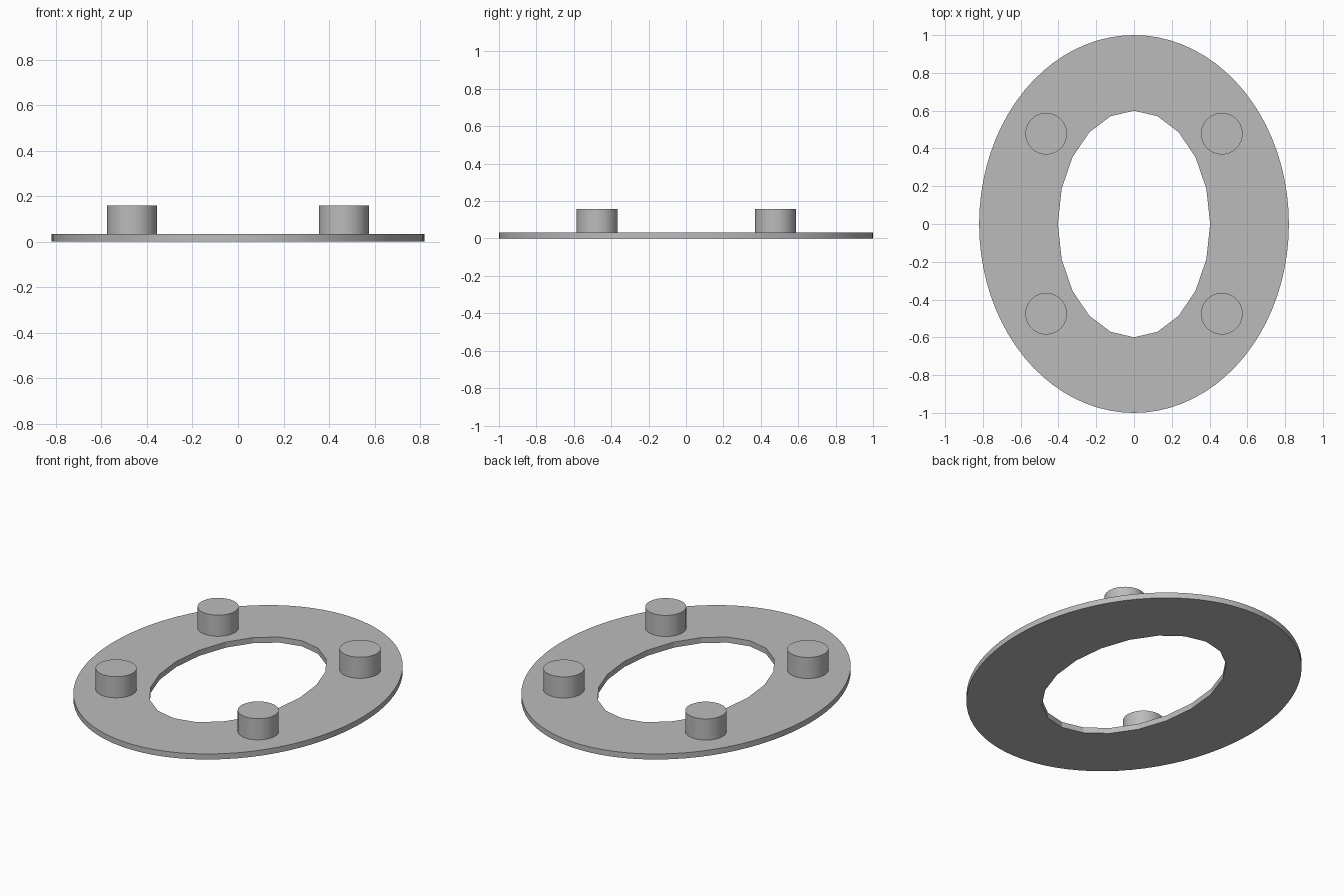
import bpy, bmesh
from math import sin, cos, pi, radians

cube = bpy.data.objects.get("Cube")
if cube:
    bpy.data.objects.remove(cube)

THICK, PEG_TOP, PEG_R = 0.033, 0.158, 0.11
INNER, STEP = 20, 4          # hole sides, rim sides per hole side
OUTER = INNER * STEP

grey = bpy.data.materials.new("grey")
grey.use_nodes = True
colour = (0.5, 0.5, 0.5, 1)
grey.diffuse_color = colour
grey.node_tree.nodes["Principled BSDF"].inputs["Base Color"].default_value = colour


def finish(bm, name):
    """Turn a bmesh into a smooth-by-angle object with the grey material."""
    bmesh.ops.recalc_face_normals(bm, faces=bm.faces)
    mesh = bpy.data.meshes.new(name)
    bm.to_mesh(mesh)
    bm.free()
    mesh.materials.append(grey)
    obj = bpy.data.objects.new(name, mesh)
    bpy.context.collection.objects.link(obj)
    bpy.ops.object.select_all(action="DESELECT")
    obj.select_set(True)
    bpy.context.view_layer.objects.active = obj
    bpy.ops.object.shade_smooth_by_angle(angle=radians(10))
    return obj


def ellipse(bm, rx, ry, sides):
    return [bm.verts.new((rx * cos(2 * pi * i / sides), ry * sin(2 * pi * i / sides), 0))
            for i in range(sides)]


# Oval plate: smooth rim around a coarser oval hole
bm = bmesh.new()
rim = ellipse(bm, 0.82, 1.0, OUTER)
hole = ellipse(bm, 0.403, 0.6, INNER)
for i in range(INNER):
    arc = [rim[(i * STEP + k) % OUTER] for k in range(STEP + 1)]
    bm.faces.new(arc + [hole[(i + 1) % INNER], hole[i]])
bottom = bm.faces[:]
top = bmesh.ops.extrude_face_region(bm, geom=bottom, use_keep_orig=True)["geom"]
bmesh.ops.translate(bm, vec=(0, 0, THICK),
                    verts=[g for g in top if isinstance(g, bmesh.types.BMVert)])
finish(bm, "oval_plate")

# Four round pegs standing on the plate
for y, end in ((-0.475, "front"), (0.478, "back")):
    for x, side in ((-0.465, "right"), (0.465, "left")):
        bm = bmesh.new()
        bmesh.ops.create_cone(bm, cap_ends=True, segments=48, radius1=PEG_R,
                              radius2=PEG_R, depth=PEG_TOP - THICK)
        peg = finish(bm, f"{end}_{side}_peg")
        peg.location = (x, y, (PEG_TOP + THICK) / 2)
